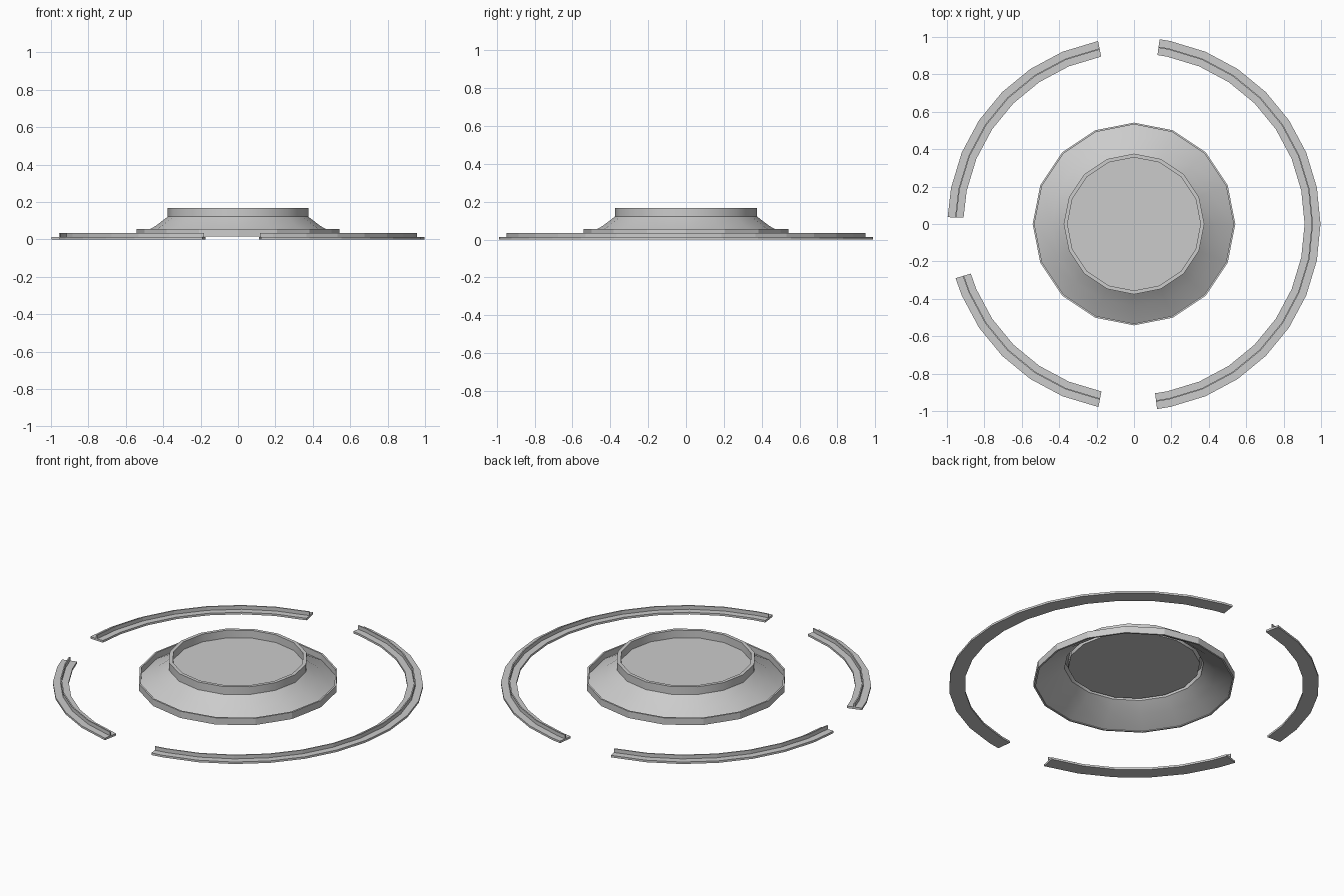
import bpy, bmesh
from math import cos, sin, radians

if "Cube" in bpy.data.objects:
    bpy.data.objects.remove(bpy.data.objects["Cube"])


def make_object(name, bm, angle=None):
    bmesh.ops.recalc_face_normals(bm, faces=bm.faces)
    me = bpy.data.meshes.new(name)
    bm.to_mesh(me)
    bm.free()
    ob = bpy.data.objects.new(name, me)
    bpy.context.collection.objects.link(ob)
    if angle:
        bpy.ops.object.select_all(action='DESELECT')
        ob.select_set(True)
        bpy.context.view_layer.objects.active = ob
        bpy.ops.object.shade_smooth_by_angle(angle=radians(angle))
    return ob


def sweep(name, profile, angles, closed_profile, full_circle, cap=False, smooth=None):
    """Carry an (r, z) profile around the z axis through the given angles."""
    bm = bmesh.new()
    rings = [[bm.verts.new((r * cos(radians(a)), r * sin(radians(a)), z))
              for r, z in profile] for a in angles]
    n, m = len(rings), len(profile)
    for i in range(n if full_circle else n - 1):
        a, b = rings[i], rings[(i + 1) % n]
        for j in range(m if closed_profile else m - 1):
            k = (j + 1) % m
            bm.faces.new((a[j], b[j], b[k], a[k]))
    if cap and full_circle:          # disc on the last profile point
        bm.faces.new([r[-1] for r in rings])
    elif cap:                        # ends of an arc
        bm.faces.new(rings[0])
        bm.faces.new(rings[-1][::-1])
    return make_object(name, bm, smooth)


circle16 = [i * 22.5 for i in range(16)]

# Outer rim of the hub: a thin upright band
sweep("hub_rim", [(.532, .016), (.542, .016), (.542, .056), (.532, .056)],
      circle16, True, True)

# Flared skirt, raised collar and recessed disc of the hub
sweep("hub_body", [(.532, .02), (.44, .072), (.376, .121), (.376, .167),
                   (.356, .167), (.356, .121)],
      circle16, False, True, cap=True, smooth=30)

# Three separate track arcs: a flat strip with a thin central fin
strip = [(.912, 0), (.997, 0), (.997, .012), (.957, .012), (.957, .034),
         (.950, .034), (.950, .012), (.912, .012)]
arcs = {"right_arc": (-82.9, 82.1), "back_left_arc": (101.1, 177.9),
        "front_left_arc": (196.9, 259)}
for name, (start, end) in arcs.items():
    inner = [k * 11.25 for k in range(-8, 32) if start + 2 < k * 11.25 < end - 2]
    sweep(name, strip, [start] + inner + [end], True, False, cap=True)
